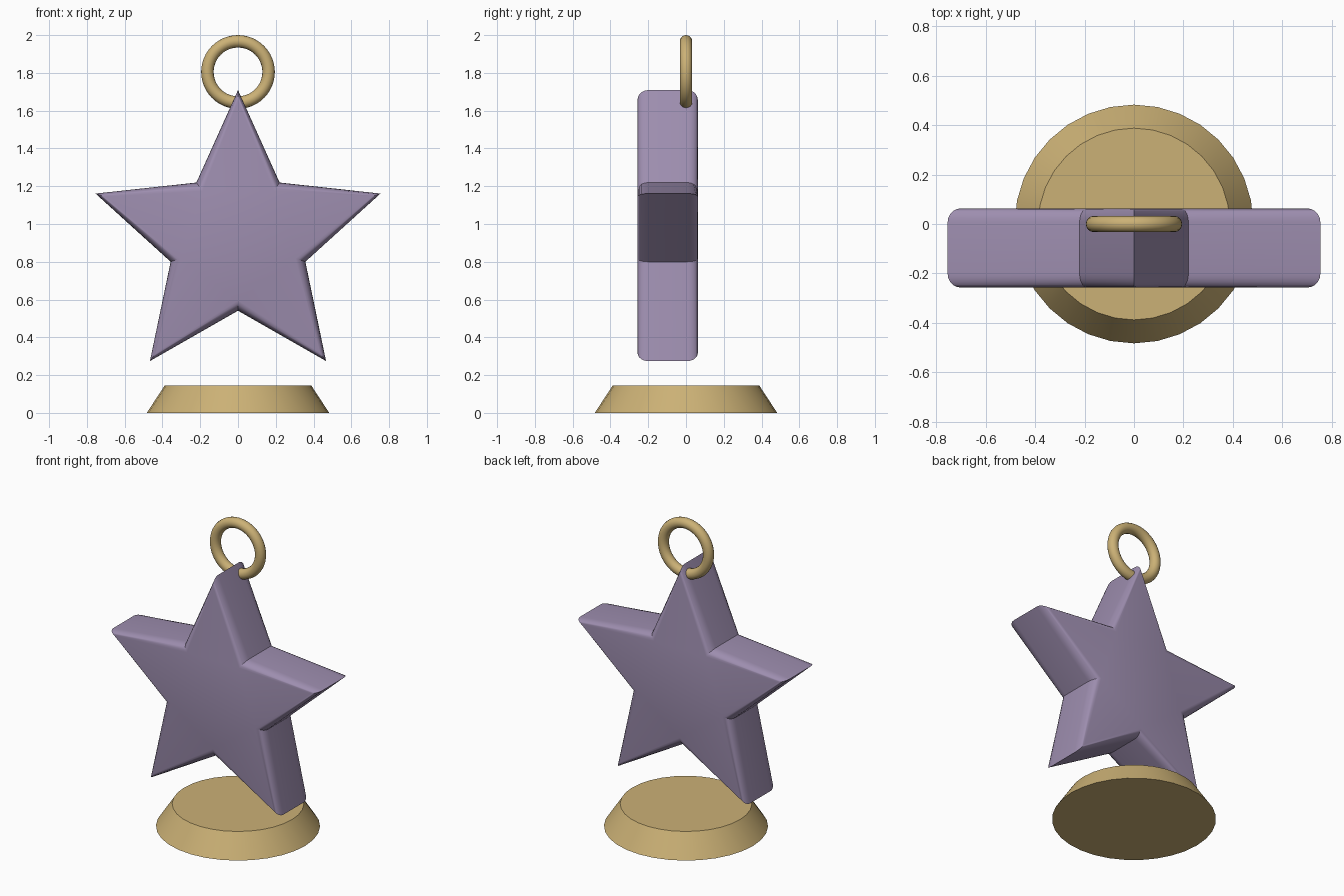
import bpy, bmesh, math

if "Cube" in bpy.data.objects:
    bpy.data.objects.remove(bpy.data.objects["Cube"])

def material(name, rgb):
    m = bpy.data.materials.new(name)
    m.diffuse_color = (*rgb, 1)
    m.use_nodes = True
    m.node_tree.nodes["Principled BSDF"].inputs["Base Color"].default_value = m.diffuse_color
    return m

GOLD = material("gold", (0.60, 0.44, 0.18))
PURPLE = material("purple", (0.34, 0.27, 0.43))

def finish(ob, name, mat, angle=35):
    ob.name = ob.data.name = name
    ob.data.materials.append(mat)
    bpy.ops.object.select_all(action='DESELECT')
    ob.select_set(True)
    bpy.context.view_layer.objects.active = ob
    bpy.ops.object.shade_smooth_by_angle(angle=math.radians(angle))

# Tapered round base
bpy.ops.mesh.primitive_cone_add(vertices=32, radius1=0.483, radius2=0.388,
                                depth=0.145, location=(0, 0, 0.0725))
finish(bpy.context.object, "base", GOLD)

# Hanging ring
bpy.ops.mesh.primitive_torus_add(major_radius=0.162, minor_radius=0.033,
                                 major_segments=48, minor_segments=16,
                                 location=(0, 0, 1.805), rotation=(math.pi / 2, 0, 0))
finish(bpy.context.object, "ring", GOLD)

# Thick star: stacked outlines, every corner drawn inwards by the edge rounding
CZ, OUTER, INNER, BEVEL, SEG = 0.916, 0.793, 0.375, 0.055, 5
FRONT, BACK = -0.257, 0.063
quarter = [(BEVEL * (1 - math.cos(a)), BEVEL * (1 - math.sin(a)))
           for a in (i * math.pi / 2 / SEG for i in range(SEG + 1))]
layers = [(FRONT + dy, inset) for inset, dy in reversed(quarter)]
layers += [(BACK - dy, inset) for inset, dy in quarter]

bm = bmesh.new()
rings = []
for y, inset in layers:
    ring = []
    for k in range(10):
        a = k * math.pi / 5
        r = (INNER if k % 2 else OUTER) - inset
        ring.append(bm.verts.new((r * math.sin(a), y, CZ + r * math.cos(a))))
    rings.append(ring)
for lo, hi in zip(rings, rings[1:]):
    for k in range(10):
        n = (k + 1) % 10
        bm.faces.new((lo[k], lo[n], hi[n], hi[k]))
bm.faces.new(rings[0])
bm.faces.new(rings[-1])
bmesh.ops.recalc_face_normals(bm, faces=bm.faces)
mesh = bpy.data.meshes.new("star")
bm.to_mesh(mesh)
bm.free()
star = bpy.data.objects.new("star", mesh)
bpy.context.collection.objects.link(star)
finish(star, "star", PURPLE)
